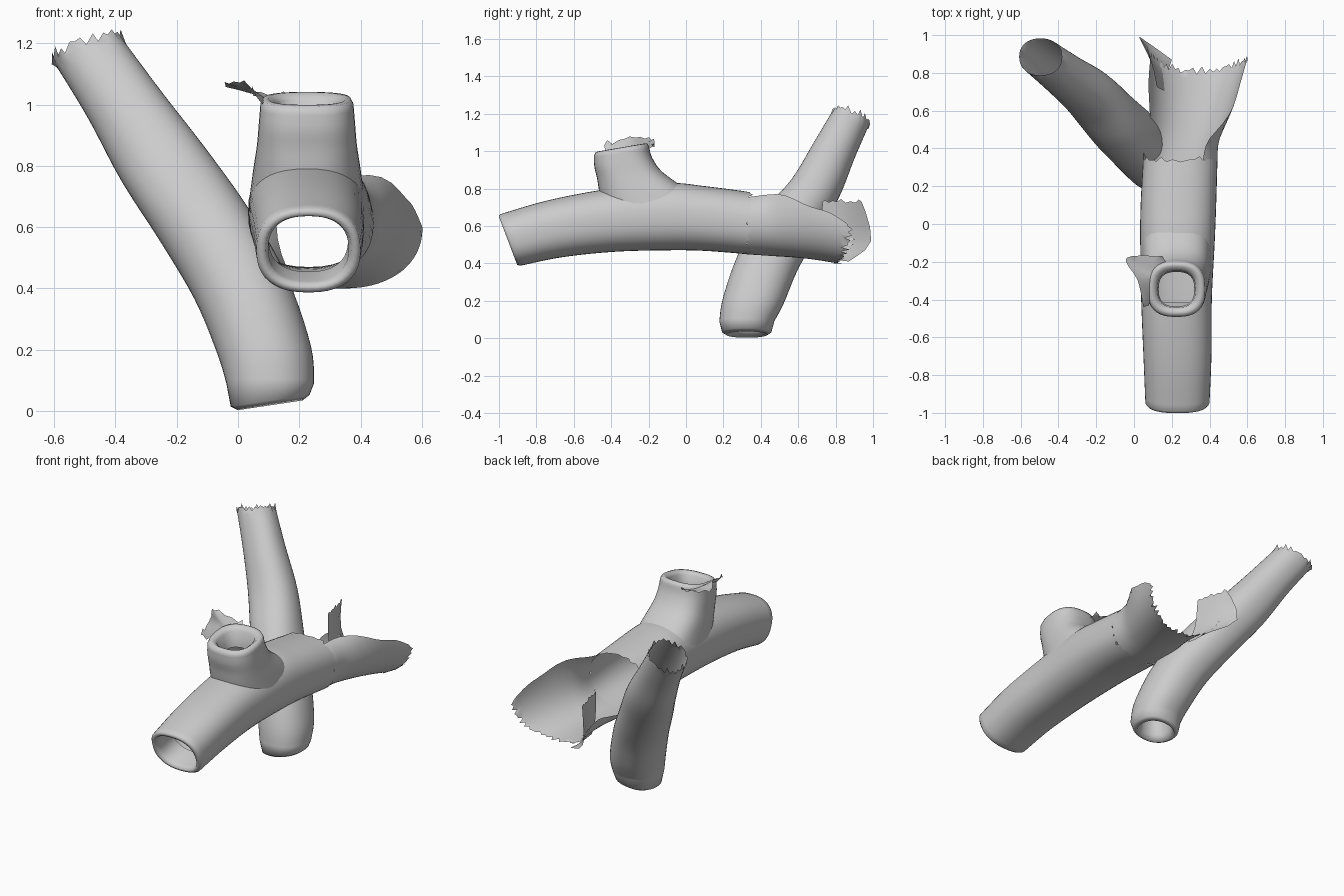
import bpy, bmesh, math, random
from mathutils import Vector

random.seed(4)
cube = bpy.data.objects.get("Cube")
if cube:
    bpy.data.objects.remove(cube, do_unlink=True)

# One clay colour for everything
clay = bpy.data.materials.new("clay_grey")
clay.use_nodes = True
GREY = (0.6, 0.6, 0.6, 1)
clay.diffuse_color = GREY
clay.node_tree.nodes["Principled BSDF"].inputs["Base Color"].default_value = GREY

X, Y, Z = Vector((1, 0, 0)), Vector((0, 1, 0)), Vector((0, 0, 1))
SIDES = 40


def smooth_rows(rows, steps):
    """Catmull-Rom resampling of rows of numbers."""
    out = []
    for i in range(len(rows) - 1):
        p0, p1 = rows[max(i - 1, 0)], rows[i]
        p2, p3 = rows[i + 1], rows[min(i + 2, len(rows) - 1)]
        for s in range(steps):
            t = s / steps
            out.append([b + 0.5 * t * (c - a + t * (2 * a - 5 * b + 4 * c - d + t * (3 * (b - c) + d - a)))
                        for a, b, c, d in zip(p0, p1, p2, p3)])
    out.append(list(rows[-1]))
    return out


def oval(c, a, b, power=2.0, start=0.0, end=-360.0, closed=True):
    """Rounded ring or arc about c with half-axes a and b."""
    n = SIDES if closed else SIDES + 1
    pts = []
    for i in range(n):
        t = math.radians(start + (end - start) * i / SIDES)
        co, si = math.cos(t), math.sin(t)
        e = 2 / power
        pts.append(c + a * math.copysign(abs(co) ** e, co) + b * math.copysign(abs(si) ** e, si))
    return pts


def inset(ring, scale, shift):
    c = sum(ring, Vector()) / len(ring)
    return [c + (p - c) * scale + shift for p in ring]


def ragged(ring, direction, amount):
    return [p + direction * amount * ((i % 2) - 0.5 + random.uniform(-0.6, 0.6))
            for i, p in enumerate(ring)]


def loft(name, rings, closed=True, drop=None):
    bm = bmesh.new()
    grid = [[bm.verts.new(p) for p in r] for r in rings]
    n = len(grid[0])
    for lower, upper in zip(grid, grid[1:]):
        for i in range(n if closed else n - 1):
            j = (i + 1) % n
            bm.faces.new((lower[i], lower[j], upper[j], upper[i]))
    bmesh.ops.recalc_face_normals(bm, faces=bm.faces)
    if drop:
        gone = [f for f in bm.faces if drop(f.calc_center_median())]
        bmesh.ops.delete(bm, geom=gone, context='FACES')
    for f in bm.faces:
        f.smooth = True
    mesh = bpy.data.meshes.new(name)
    bm.to_mesh(mesh)
    bm.free()
    mesh.materials.append(clay)
    ob = bpy.data.objects.new(name, mesh)
    bpy.context.collection.objects.link(ob)
    return ob


# Main tube: y, centre x, centre z, half width, half height, end slant
stations = [
    (-0.94, 0.23, 0.525, 0.17, 0.138, -0.38),
    (-0.70, 0.23, 0.585, 0.18, 0.152, -0.25),
    (-0.40, 0.225, 0.63, 0.187, 0.168, -0.1),
    (-0.10, 0.23, 0.65, 0.197, 0.18, 0),
    (0.10, 0.235, 0.64, 0.2, 0.173, 0),
    (0.34, 0.245, 0.615, 0.197, 0.167, 0),
]
rings = [oval(Vector((cx, y, cz)), X * rx, (Z + Y * s) * rz, 2.4)
         for y, cx, cz, rx, rz, s in smooth_rows(stations, 5)]
rings[-1] = ragged(rings[-1], Y, 0.02)
mouth = rings[0]
along = Vector((0, 1, 0.25))
lip = [inset(mouth, 0.76, along * 0.14), inset(mouth, 0.77, along * 0.02),
       inset(mouth, 0.83, along * -0.012), inset(mouth, 0.94, along * -0.012)]


def under_stub(p):
    return p.z > 0.74 and -0.42 < p.y < -0.14 and abs(p.x - 0.225) < 0.12


loft("main_tube", lip + rings, drop=under_stub)

# Open trough: y, centre x, centre z, half width, half height, right and left rim angles
trough = [
    (0.33, 0.245, 0.615, 0.197, 0.167, 55, -190),
    (0.45, 0.25, 0.63, 0.203, 0.19, 45, -145),
    (0.60, 0.29, 0.68, 0.237, 0.25, 8, -150),
    (0.72, 0.32, 0.65, 0.25, 0.235, 4, -165),
    (0.81, 0.34, 0.60, 0.262, 0.2, 0, -165),
]
rings = []
for y, cx, cz, rx, rz, right, left in smooth_rows(trough, 4):
    arc = oval(Vector((cx, y, cz)), X * rx, Z * rz, 2.2, right, left, False)
    reach = max(0, (y - 0.5) / 0.31)
    rings.append([p + Y * 0.07 * reach * ((p.x - cx) / rx) ** 2 for p in arc])
rings[-1] = ragged(rings[-1], Y, 0.03)
loft("open_trough", rings, closed=False)

# Upright stub: centre y, centre z, half width, half depth, slant
stub = [
    (-0.16, 0.70, 0.187, 0.29, -0.1),
    (-0.23, 0.79, 0.175, 0.235, 0.0),
    (-0.30, 0.87, 0.163, 0.175, 0.1),
    (-0.335, 0.94, 0.157, 0.155, 0.15),
    (-0.345, 1.0, 0.152, 0.147, 0.17),
]
rings = [oval(Vector((0.225, y, z)), X * rx, (Y + Z * s) * ry, 2.6)
         for y, z, rx, ry, s in smooth_rows(stub, 4)]
top = rings[-1]
rings += [inset(top, 0.94, Z * 0.018), inset(top, 0.82, Z * 0.02),
          inset(top, 0.66, Z * 0.0), inset(top, 0.62, Z * -0.1)]
loft("upright_stub", rings)

# Leaning tube: centre x, y, z, half width, half depth, slant in x and y
leaning = [
    (0.105, 0.325, 0.09, 0.143, 0.147, 0, 0),
    (0.085, 0.36, 0.20, 0.153, 0.163, 0.08, -0.08),
    (0.01, 0.435, 0.40, 0.153, 0.163, 0.2, -0.2),
    (-0.105, 0.545, 0.60, 0.147, 0.155, 0.3, -0.3),
    (-0.24, 0.69, 0.80, 0.142, 0.13, 0.3, -0.3),
    (-0.37, 0.79, 1.0, 0.122, 0.112, 0.3, -0.3),
    (-0.495, 0.885, 1.185, 0.113, 0.098, 0.28, -0.33),
]
rings = [oval(Vector((x, y, z)), (X + Z * sx) * rx, (Y + Z * sy) * ry, 2.2)
         for x, y, z, rx, ry, sx, sy in smooth_rows(leaning, 5)]
rings[-1] = ragged(rings[-1], Z, 0.022)
foot = [[p + Z * 0.15 * (p.x - 0.08) for p in rings[0]]][0]
lip = [inset(foot, 0.58, Z * 0.06), inset(foot, 0.62, Z * -0.03),
       inset(foot, 0.74, Z * -0.075), inset(foot, 0.9, Z * -0.06)]
loft("leaning_tube", lip + rings)


# Torn flaps: strips between matching edges
def torn(name, edges, steps=5):
    rows = [smooth_rows(e, steps) for e in edges]
    columns = [smooth_rows(list(col), 3) for col in zip(*rows)]
    grid = [[Vector(c[i]) for c in columns] for i in range(len(columns[0]))]
    grid[-1] = ragged(grid[-1], Z, 0.015)
    loft(name, grid, closed=False)


torn("rear_flap", [
    [(0.17, 0.70, 0.44), (0.18, 0.80, 0.42), (0.2, 0.87, 0.41)],
    [(0.13, 0.72, 0.56), (0.10, 0.85, 0.54), (0.03, 0.99, 0.52)],
    [(0.12, 0.73, 0.74), (0.10, 0.83, 0.73), (0.07, 0.94, 0.74)],
])
torn("stub_flap", [
    [(0.08, -0.43, 1.0), (0.09, -0.30, 1.02), (0.1, -0.26, 1.02), (0.18, -0.22, 1.0)],
    [(0.05, -0.44, 1.04), (0.02, -0.30, 1.07), (-0.04, -0.18, 1.06), (0.15, -0.17, 1.03)],
])
